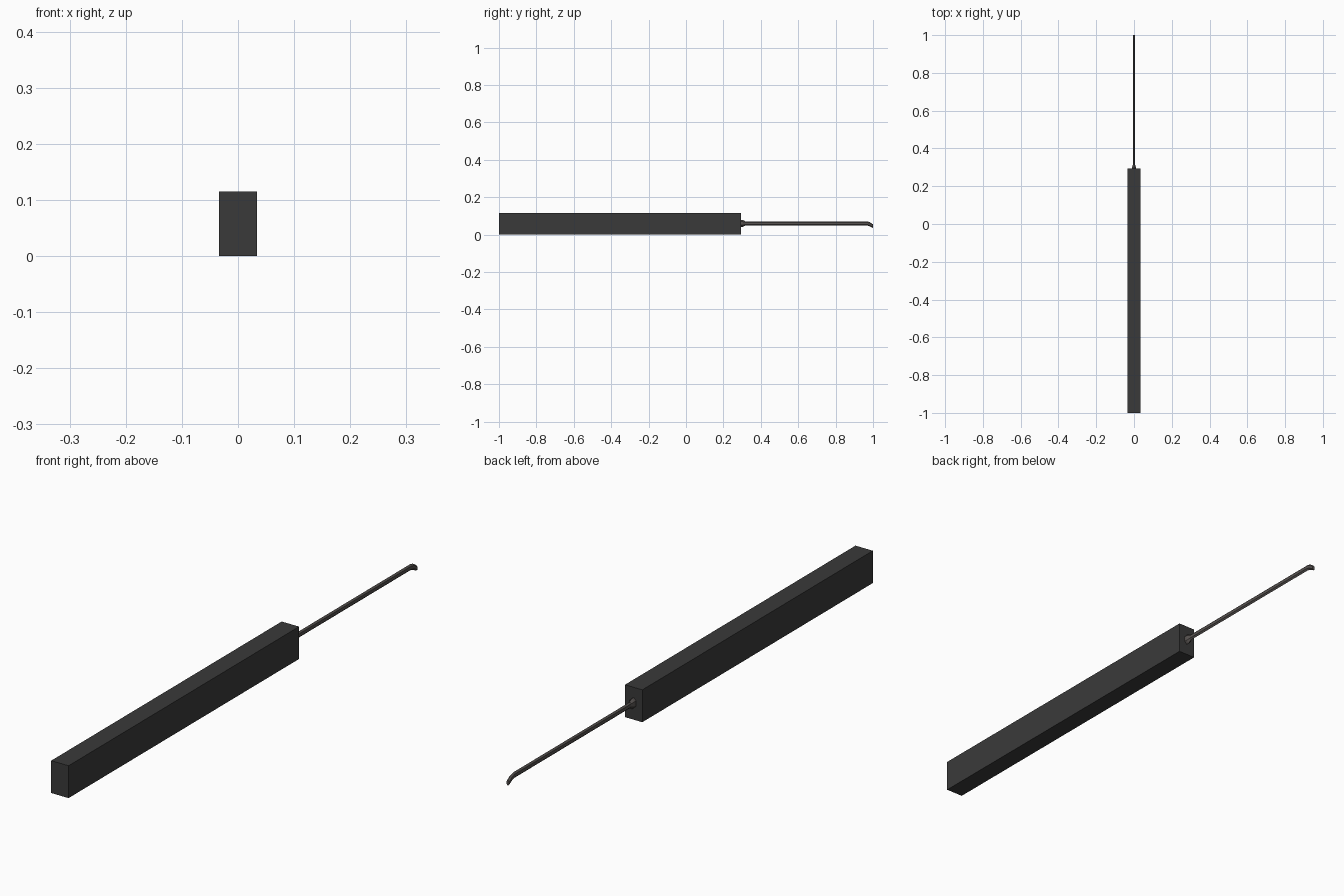
import bpy, bmesh
from math import cos, sin, pi

if "Cube" in bpy.data.objects:
    bpy.data.objects.remove(bpy.data.objects["Cube"])


def material(name, rgb):
    m = bpy.data.materials.new(name)
    m.diffuse_color = (*rgb, 1)
    m.use_nodes = True
    m.node_tree.nodes["Principled BSDF"].inputs["Base Color"].default_value = m.diffuse_color
    return m


def finish(name, bm, mat):
    bmesh.ops.recalc_face_normals(bm, faces=bm.faces)
    me = bpy.data.meshes.new(name)
    bm.to_mesh(me)
    bm.free()
    me.materials.append(mat)
    ob = bpy.data.objects.new(name, me)
    bpy.context.collection.objects.link(ob)


def loft(name, stations, sides, mat):
    """Flat-sided tube along y; stations are (y, z, half width, half height)."""
    bm = bmesh.new()
    rings = []
    for y, z, rx, rz in stations:
        angles = [2 * pi * (i + 0.5) / sides for i in range(sides)]
        rings.append([bm.verts.new((rx * cos(a), y, z + rz * sin(a))) for a in angles])
    for a, b in zip(rings, rings[1:]):
        for i in range(sides):
            j = (i + 1) % sides
            bm.faces.new((a[i], a[j], b[j], b[i]))
    bm.faces.new(rings[0])
    bm.faces.new(rings[-1])
    finish(name, bm, mat)


charcoal = material("charcoal", (0.042, 0.042, 0.042))
steel = material("dark_steel", (0.095, 0.085, 0.08))

# Long rectangular body
bm = bmesh.new()
bmesh.ops.create_cube(bm, size=1)
for v in bm.verts:
    v.co = (v.co.x * 0.068, v.co.y * 1.294 - 0.353, v.co.z * 0.115 + 0.0575)
finish("body", bm, charcoal)

# Tapered collar where the rod leaves the body
loft("collar", [(0.29, 0.06, 0.011, 0.019), (0.303, 0.06, 0.011, 0.019),
                (0.316, 0.06, 0.006, 0.012)], 6, steel)

# Thin rod with its tip bent down
loft("rod", [(0.30, 0.06, 0.006, 0.011), (0.968, 0.06, 0.006, 0.011),
             (0.982, 0.056, 0.006, 0.011), (1.0, 0.045, 0.006, 0.010)], 6, steel)
